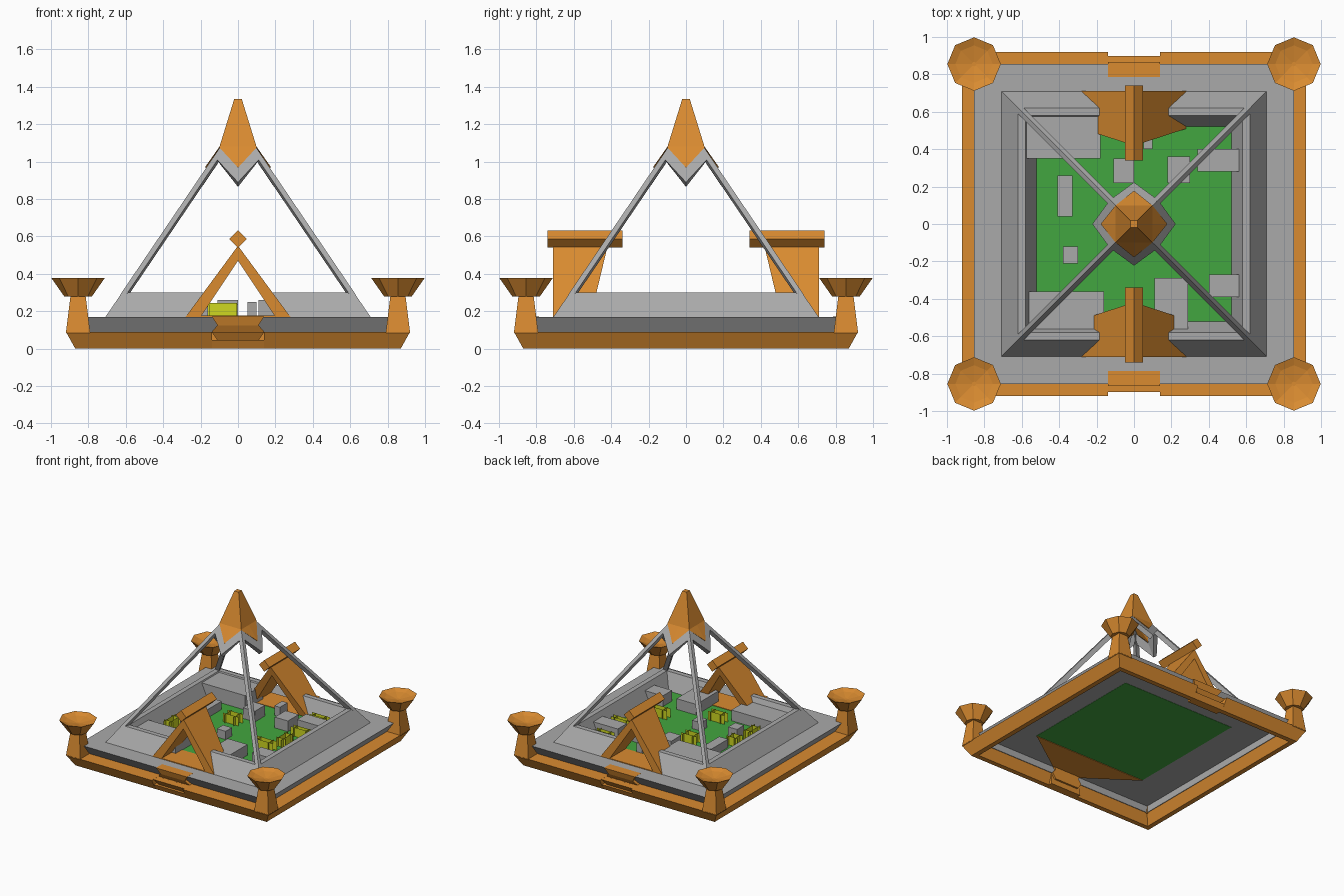
import bpy, bmesh, math
from mathutils import Matrix, Vector

if "Cube" in bpy.data.objects:
    bpy.data.objects.remove(bpy.data.objects["Cube"])


def material(name, rgb):
    m = bpy.data.materials.new(name)
    m.diffuse_color = (*rgb, 1)
    m.use_nodes = True
    m.node_tree.nodes["Principled BSDF"].inputs["Base Color"].default_value = m.diffuse_color
    return m


ORANGE = material("orange", (0.70, 0.26, 0.03))
GREEN = material("green", (0.055, 0.38, 0.05))
YELLOW = material("yellow", (0.62, 0.69, 0.015))
GREY = material("grey", (0.40, 0.40, 0.40))
IDENT = [Matrix()]
QUARTERS = [Matrix.Rotation(i * math.pi / 2, 4, 'Z') for i in range(4)]
HALVES = QUARTERS[::2]


def loft(name, loops, mat=GREY, caps=True, copies=IDENT, mirror=False):
    """Bridge equal-length loops into a solid, repeated by each matrix."""
    bm = bmesh.new()
    for mtx in copies:
        rows = [[bm.verts.new(mtx @ Vector(p)) for p in loop] for loop in loops]
        n = len(rows[0])
        for a, b in zip(rows, rows[1:]):
            for i in range(n):
                j = (i + 1) % n
                bm.faces.new((a[i], a[j], b[j], b[i]))
        if caps:
            bm.faces.new(rows[0][::-1])
            bm.faces.new(rows[-1])
    bmesh.ops.recalc_face_normals(bm, faces=bm.faces)
    me = bpy.data.meshes.new(name)
    bm.to_mesh(me)
    bm.free()
    ob = bpy.data.objects.new(name, me)
    bpy.context.collection.objects.link(ob)
    me.materials.append(mat)
    if mirror:
        ob.modifiers.new("mirror", 'MIRROR')
    return ob


def rect(x0, x1, y0, y1, z):
    return [(x0, y0, z), (x1, y0, z), (x1, y1, z), (x0, y1, z)]


def square(r, z, c=0.0):
    return rect(c - r, c + r, c - r, c + r, z)


def box(name, x0, x1, y0, y1, z0, z1, mat=GREY):
    return loft(name, [rect(x0, x1, y0, y1, z0), rect(x0, x1, y0, y1, z1)], mat)


def half_ring(name, profile, gap, mat=GREY):
    """Square frame of given (radius, z) profile, split front and back by a gap."""
    def corner(k, d, z):
        return [(gap(z), -d, z), (d, -d, z), (d, d, z), (gap(z), d, z)][k]
    loops = [[corner(k, d, z) for d, z in profile] for k in range(4)]
    return loft(name, loops, mat, caps=gap(0) > 0, mirror=True)


# Base: orange rim, grey deck, green lawn, sloping wall
half_ring("base_rim", [(.87, 0), (.92, .09), (.80, .09), (.83, 0)], lambda z: .14, ORANGE)
half_ring("deck", [(.855, .17), (.80, .09), (.795, .09), (.80, .15), (.51, .15), (.51, .17)],
          lambda z: 0)
loft("lawn", [square(.52, .148), square(.52, .172)], GREEN)
half_ring("sloped_wall", [(.71, .168), (.62, .30), (.58, .30), (.52, .168)],
          lambda z: .24 - .69 * (z - .17))

# Entrance steps filling the rim gaps, every riser leaning outward
loft("rim_link", [rect(-.14, .14, -y, -.80, z) for y, z in [(.87, 0), (.892, .045)]],
     ORANGE, copies=HALVES)
loft("entrance_steps", [rect(-x, x, -y, -.785, z) for x, y, z in
     [(.11, .87, .045), (.14, .897, .088), (.14, .83, .09), (.11, .85, .125),
      (.14, .865, .172)]], ORANGE, copies=HALVES)
loft("rim_link_upper", [rect(-.14, .14, -y, -.80, z) for y, z in [(.84, .044), (.84, .09)]],
     ORANGE, copies=HALVES)

# Orange paving under the gates
loft("gate_paving", [rect(-.2, .2, -.71, -.5, z) for z in (.165, .176)], ORANGE, copies=HALVES)
loft("front_underfloor", [[(-.12, -.8, z), (.12, -.8, z), (.52, -.52, z), (-.52, -.52, z)]
                          for z in (.144, .152)], ORANGE)

# A-frame gates with sheared inner end, and diamond ridge beams
A = [(-.28, .17), (-.20, .17), (0, .47), (.20, .17), (.28, .17), (0, .55)]
loft("gate_frame", [[(x, -.71, z) for x, z in A],
                    [(x, -.51 + (z - .17) * .24, z) for x, z in A]], ORANGE, copies=HALVES)
D = [(-.047, .587), (0, .54), (.047, .587), (0, .633)]
loft("gate_ridge", [[(x, y, z) for x, z in D] for y in (-.74, -.34)], ORANGE, copies=HALVES)


# Kite-section pyramid struts along the four edges
def edge(z):
    return .71 - .677 * (z - .17)


def kite(z):
    d = edge(z)
    return [(d, d, z), (d - .032, d, z), (d - .046, d - .046, z), (d, d - .032, z)]


loft("pyramid_strut", [kite(.29), kite(1.075)], copies=QUARTERS)

# V-shaped collar band on each pyramid face, undercut toward the inside
band = [[(-edge(1.075), 1.075), (-edge(1.01) + .03, 1.01)], [(0, .97), (0, .89)],
        [(edge(1.075), 1.075), (edge(1.01) - .03, 1.01)]]
loft("collar", [[(x, -edge(z), z) for x, z in s] +
                [(s[1][0] * .85, -edge(s[1][1]) + .03, s[1][1] - .025),
                 (s[0][0] * .85, -edge(s[0][1]) + .03, s[0][1])] for s in band],
     copies=QUARTERS)


# Spire: square cap over an eight-point zigzag skirt
def skirt(axis_r, axis_z, diag, diag_z):
    pts = []
    for q in QUARTERS:
        pts += [q @ Vector((diag, -diag, diag_z)), q @ Vector((axis_r, 0, axis_z))]
    return pts


loft("spire", [skirt(.02, 1.335, .02, 1.335), skirt(.099, 1.08, .099, 1.08),
               skirt(.178, .968, .099, 1.075), skirt(.16, .968, .08, 1.07),
               skirt(.01, 1.1, .01, 1.1)], ORANGE)


# Corner posts with eight-sided dished bowls
def octagon(r, z):
    return [(.855 + r * math.cos(i * math.pi / 4), .855 + r * math.sin(i * math.pi / 4), z)
            for i in range(8)]


loft("corner_post", [square(.065, .085, .855), square(.04, .285, .855)], ORANGE, copies=QUARTERS)
loft("corner_bowl", [octagon(.073, .278), octagon(.143, .378),
                     octagon(.10, .362), octagon(.012, .345)], ORANGE, copies=QUARTERS)

# Grey buildings inside the wall
blocks = [(-.58, -.18, .35, .58, .29), (-.58, -.16, -.58, -.36, .26), (-.11, 0, .22, .35, .26),
          (-.41, -.33, .04, .26, .24), (-.38, -.30, -.21, -.12, .25), (.18, .30, .22, .36, .26),
          (.34, .58, .28, .40, .26), (.40, .58, -.39, -.27, .26), (.11, .29, -.58, -.29, .26),
          (.05, .10, .40, .50, .25), (-.08, 0, -.16, -.08, .24)]
for i, (x0, x1, y0, y1, h) in enumerate(blocks):
    box(f"building_{i}", x0, x1, y0, y1, .165, h)


# Yellow crop plots made of crossing upright sheets
def sheets(name, lines):
    verts, faces = [], []
    for x0, y0, x1, y1 in lines:
        n = len(verts)
        verts += [(x0, y0, .165), (x1, y1, .165), (x1, y1, .245), (x0, y0, .245)]
        faces.append((n, n + 1, n + 2, n + 3))
    me = bpy.data.meshes.new(name)
    me.from_pydata(verts, [], faces)
    me.materials.append(YELLOW)
    bpy.context.collection.objects.link(bpy.data.objects.new(name, me))


plots = [(.33, -.12, .09, .04), (.41, .02, .04, .08), (.44, .20, .09, .03), (-.13, .12, .07, .05),
         (-.45, -.21, .04, .08), (-.42, -.03, .05, .05), (-.08, -.30, .075, .04),
         (.42, .46, .08, .03)]
for i, (cx, cy, rx, ry) in enumerate(plots):
    lines = []
    for t in (-.6, .6):
        x, y = cx + t * rx, cy + t * ry
        lines += [(cx - rx, y, cx + rx, y), (x, cy - ry, x, cy + ry)]
    sheets(f"crop_plot_{i}", lines)
